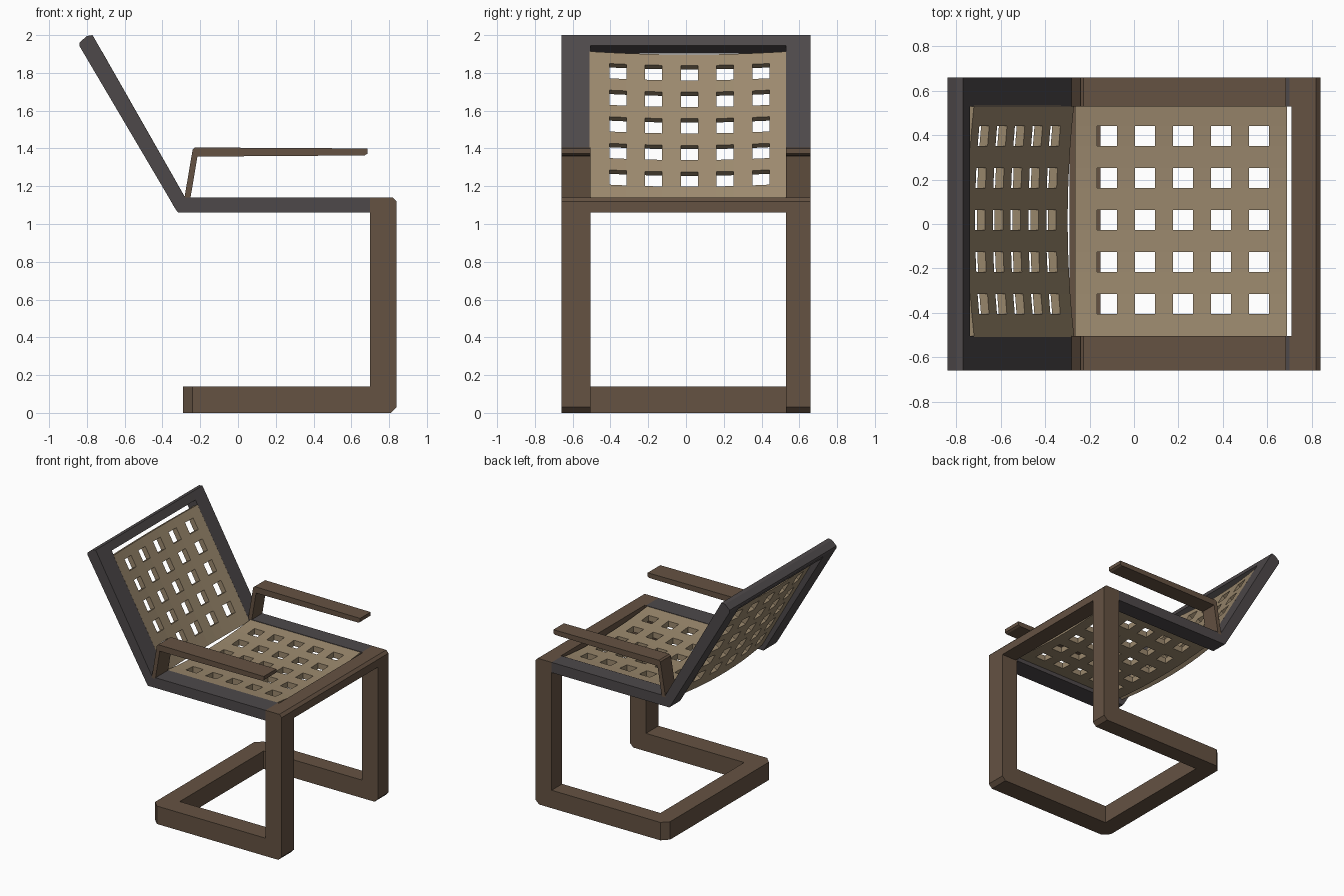
import bpy, bmesh
from mathutils import Vector

if "Cube" in bpy.data.objects:
    bpy.data.objects.remove(bpy.data.objects["Cube"])


def material(name, col):
    m = bpy.data.materials.new(name)
    m.diffuse_color = (*col, 1)
    m.use_nodes = True
    m.node_tree.nodes["Principled BSDF"].inputs["Base Color"].default_value = m.diffuse_color
    return m


BROWN = material("brown wood", (0.13, 0.085, 0.055))
GREY = material("dark grey frame", (0.075, 0.066, 0.068))
BEIGE = material("beige webbing", (0.33, 0.25, 0.155))

OUT = 0.66
LEFT_IN, RIGHT_IN = 0.53, -0.505      # inner faces of the two side frames
SIDES = (("left", LEFT_IN, OUT), ("right", -OUT, RIGHT_IN))


def finish(name, bm, mat):
    bmesh.ops.recalc_face_normals(bm, faces=bm.faces)
    me = bpy.data.meshes.new(name)
    bm.to_mesh(me)
    bm.free()
    me.materials.append(mat)
    ob = bpy.data.objects.new(name, me)
    bpy.context.collection.objects.link(ob)
    return ob


def extrude(name, points, offset, mat):
    """Extrude a closed outline of 3D points along an offset."""
    bm = bmesh.new()
    face = bm.faces.new([bm.verts.new(p) for p in points])
    res = bmesh.ops.extrude_face_region(bm, geom=[face], use_keep_orig=True)
    verts = [g for g in res["geom"] if isinstance(g, bmesh.types.BMVert)]
    bmesh.ops.translate(bm, verts=verts, vec=offset)
    return finish(name, bm, mat)


def side_profile(name, xz, y0, y1, mat):
    return extrude(name, [(x, y0, z) for x, z in xz], (0, y1 - y0, 0), mat)


# Side profiles (x, z)
leg = [(0.70, 0), (0.81, 0), (0.84, 0.03), (0.84, 1.12), (0.82, 1.14), (0.70, 1.14)]
rail = [(-0.317, 1.06), (0.70, 1.06), (0.70, 1.14), (-0.28, 1.14), (-0.77, 2.0),
        (-0.80, 1.995), (-0.84, 1.96), (-0.838, 1.94), (-0.325, 1.07)]
arm = [(-0.285, 1.13), (-0.24, 1.395), (-0.228, 1.405), (0.685, 1.40), (0.685, 1.372),
       (0.67, 1.363), (-0.215, 1.357), (-0.253, 1.13)]
for side, y0, y1 in SIDES:
    side_profile(side + "_leg", leg, y0, y1, BROWN)
    side_profile(side + "_side_rail", rail, y0, y1, GREY)
    side_profile(side + "_armrest", arm, y0, y1, BROWN)

# U-shaped floor runner with chamfered rear corners
plan = [(0.70, OUT), (-0.24, OUT), (-0.29, OUT - 0.05), (-0.29, -OUT + 0.05), (-0.24, -OUT),
        (0.70, -OUT), (0.70, RIGHT_IN), (-0.15, RIGHT_IN), (-0.15, LEFT_IN), (0.70, LEFT_IN)]
extrude("floor_runner", [(x, y, 0) for x, y in plan], (0, 0, 0.14), BROWN)

# Cross bars
side_profile("front_seat_bar", [(0.71, 1.06), (0.84, 1.06), (0.84, 1.12), (0.82, 1.14), (0.71, 1.14)],
             RIGHT_IN, LEFT_IN, BROWN)
side_profile("back_top_bar", [(-0.739, 1.945), (-0.77, 2.0), (-0.80, 1.995), (-0.84, 1.96),
                              (-0.838, 1.94), (-0.808, 1.903)], RIGHT_IN, LEFT_IN, GREY)


# Sagging panels pierced by a 5 x 5 grid of square holes
def stations(lo, hi, first, step, half=0.045):
    cuts = [lo]
    for i in range(5):
        c = first + step * i
        cuts += [c - half, c + half]
    return cuts + [hi]


def panel(name, origin, along, down, us, sag, thick):
    vs = stations(-0.51, 0.535, -0.36, 0.189)
    bm = bmesh.new()

    def layer(d):
        return [[bm.verts.new(origin + along * u + Vector((0, v, 0))
                 + down * (d + sag * (1 - ((v - 0.015) / 0.52) ** 2)))
                 for v in vs] for u in us]
    top, low = layer(0), layer(thick)
    n, m = len(us) - 1, len(vs) - 1

    def solid(i, j):
        return 0 <= i < n and 0 <= j < m and not (i % 2 and j % 2)
    for i in range(n):
        for j in range(m):
            if not solid(i, j):
                continue
            ring = [(i, j), (i + 1, j), (i + 1, j + 1), (i, j + 1)]
            bm.faces.new([top[a][b] for a, b in ring])
            bm.faces.new([low[a][b] for a, b in reversed(ring)])
            # walls only where the neighbouring cell is open
            for k, (di, dj) in enumerate([(0, -1), (1, 0), (0, 1), (-1, 0)]):
                if not solid(i + di, j + dj):
                    (a, b), (c, d) = ring[k], ring[(k + 1) % 4]
                    bm.faces.new([top[c][d], top[a][b], low[a][b], low[c][d]])
    return finish(name, bm, BEIGE)


panel("seat_panel", Vector((0, 0, 1.137)), Vector((1, 0, 0)), Vector((0, 0, -1)),
      stations(-0.265, 0.69, -0.122, 0.171), 0.03, 0.045)
panel("back_panel", Vector((-0.28, 0, 1.14)), Vector((-0.495, 0, 0.869)), Vector((-0.869, 0, -0.495)),
      stations(-0.02, 0.89, 0.13, 0.162), 0.033, 0.042)
